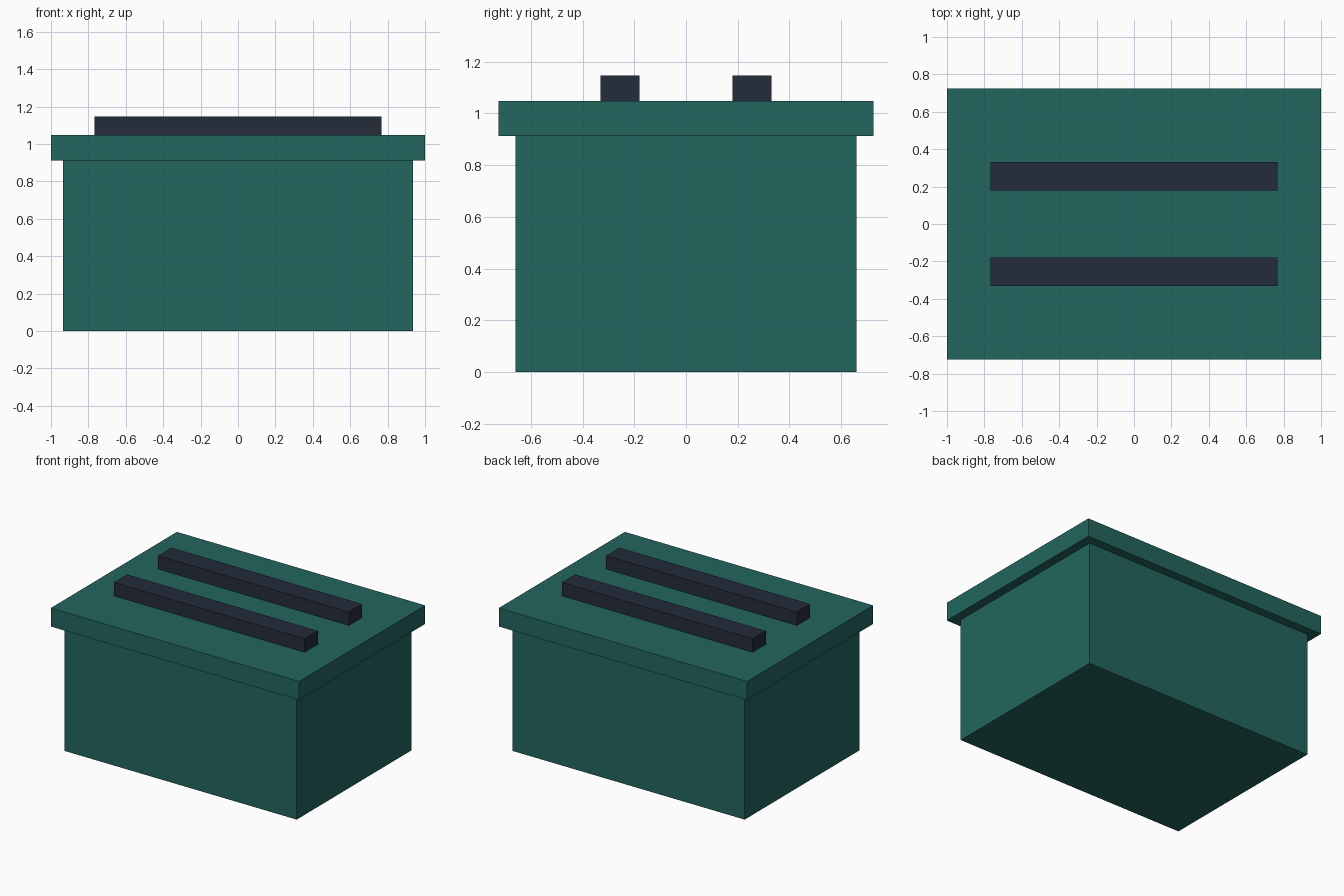
import bpy

cube = bpy.data.objects.get("Cube")
if cube:
    bpy.data.objects.remove(cube, do_unlink=True)


def make_material(name, rgb):
    mat = bpy.data.materials.new(name)
    mat.use_nodes = True
    color = (*rgb, 1.0)
    mat.diffuse_color = color
    mat.node_tree.nodes["Principled BSDF"].inputs["Base Color"].default_value = color
    return mat


def make_box(name, size, bottom, mat, y=0.0):
    """Flat-faced box resting at height bottom."""
    bpy.ops.mesh.primitive_cube_add(size=1, location=(0, y, bottom + size[2] / 2))
    obj = bpy.context.object
    obj.name = name
    obj.scale = size
    bpy.ops.object.transform_apply(location=False, rotation=False, scale=True)
    obj.data.materials.append(mat)
    return obj


teal = make_material("teal", (0.017, 0.133, 0.112))
navy = make_material("dark_navy", (0.017, 0.025, 0.042))

BODY_TOP = 0.913
LID_TOP = 1.048

# Container body and overhanging lid
make_box("body", (1.87, 1.32, BODY_TOP), 0, teal)
make_box("lid", (2.0, 1.45, LID_TOP - BODY_TOP), BODY_TOP, teal)

# Pair of long bars on the lid
for name, side in (("front_bar", -1), ("back_bar", 1)):
    make_box(name, (1.536, 0.152, 0.098), LID_TOP, navy, y=side * 0.255)
